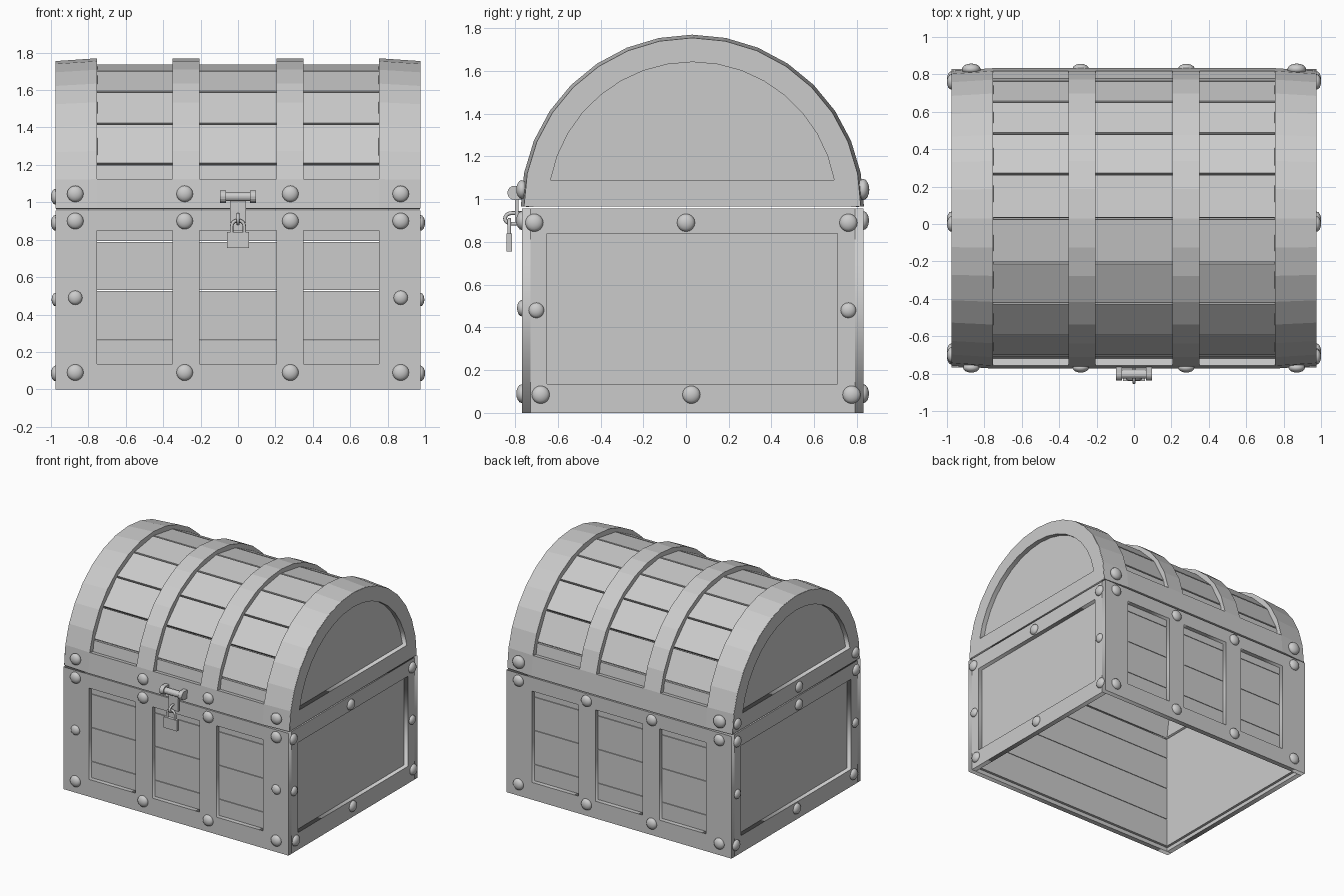
import bpy, bmesh
from math import pi, sin, cos, sqrt, asin
from mathutils import Matrix, Vector

if "Cube" in bpy.data.objects:
    bpy.data.objects.remove(bpy.data.objects["Cube"])

CY, CZ, R, N = 0.03, 0.967, 0.803, 16      # lid arch centre, radius, facets
HX, YF, YB = 0.975, -0.768, 0.830          # body half width, front and back
COLS = [-HX, -0.755, -0.35, -0.205, 0.205, 0.35, 0.755, HX]


def finish(name, bm, smooth=False):
    me = bpy.data.meshes.new(name)
    bm.to_mesh(me)
    bm.free()
    ob = bpy.data.objects.new(name, me)
    bpy.context.collection.objects.link(ob)
    if smooth:
        for p in me.polygons:
            p.use_smooth = True
    return ob


def box(name, lo, hi):
    bm = bmesh.new()
    mid = [(a + b) / 2 for a, b in zip(lo, hi)]
    size = [b - a for a, b in zip(lo, hi)]
    bmesh.ops.create_cube(bm, size=1, matrix=Matrix.Translation(mid) @ Matrix.Diagonal((*size, 1)))
    return finish(name, bm)


def cylinder(name, loc, r, length, axis, seg=16):
    bm = bmesh.new()
    rot = Vector((0, 0, 1)).rotation_difference(Vector(axis)).to_matrix().to_4x4()
    bmesh.ops.create_cone(bm, cap_ends=True, segments=seg, radius1=r, radius2=r, depth=length,
                          matrix=Matrix.Translation(loc) @ rot)
    return finish(name, bm)


def plate(name, loops, thick, loc, side):
    """Flat plate with holes, cut from 2D outlines; side=True lays it in the YZ plane."""
    cu = bpy.data.curves.new(name, 'CURVE')
    cu.dimensions, cu.fill_mode, cu.extrude = '2D', 'BOTH', thick / 2
    for loop in loops:
        sp = cu.splines.new('POLY')
        sp.points.add(len(loop) - 1)
        for p, (u, v) in zip(sp.points, loop):
            p.co = (u, v, 0, 1)
        sp.use_cyclic_u = True
    ob = bpy.data.objects.new(name, cu)
    bpy.context.collection.objects.link(ob)
    ob.location = loc
    ob.rotation_euler = (pi / 2, 0, pi / 2 if side else 0)
    bpy.ops.object.select_all(action='DESELECT')
    ob.select_set(True)
    bpy.context.view_layer.objects.active = ob
    bpy.ops.object.convert(target='MESH')
    return ob


def rect(u0, u1, v0, v1):
    return [(u0, v0), (u1, v0), (u1, v1), (u0, v1)]


def arch(r, base, n=N):
    a0 = asin((base - CZ) / r)
    return [(CY - r * cos(a0 + (pi - 2 * a0) * i / n), CZ + r * sin(a0 + (pi - 2 * a0) * i / n))
            for i in range(n + 1)]


def rivet(name, loc, axis, r=0.044):
    bm = bmesh.new()
    rot = Vector((0, 0, 1)).rotation_difference(Vector(axis)).to_matrix().to_4x4()
    bmesh.ops.create_uvsphere(bm, u_segments=16, v_segments=8, radius=r,
                              matrix=Matrix.Translation(loc) @ rot @ Matrix.Diagonal((1, 1, 0.6, 1)))
    finish(name, bm, True)


# Body frames: front and back with three openings, sides with one
T = 0.04
openings = [rect(COLS[i], COLS[i + 1], 0.135, 0.85) for i in (1, 3, 5)]
for name, y in (("front_frame", YF + T / 2), ("back_frame", YB - T / 2)):
    plate(name, [rect(-HX, HX, 0, 0.957)] + openings, T, (0, y, 0), False)
for name, s in (("right", 1), ("left", -1)):
    plate(name + "_frame", [rect(YF + T, YB - T, 0, 0.957), rect(-0.65, 0.71, 0.135, 0.84)],
          T, (s * (HX - T / 2), 0, 0), True)
    x = sorted((s * (HX - 0.035), s * (HX - 0.06)))
    box(name + "_panel", (x[0], YF + T, 0.03), (x[1], YB - T, 0.955))

# Horizontal body planks behind the front and back frames
levels = [0.03, 0.263, 0.528, 0.79, 0.955]
for z0, z1 in zip(levels, levels[1:]):
    box("front_plank", (-0.94, YF + 0.035, z0 + 0.002), (0.94, YF + 0.06, z1 - 0.002))
    box("back_plank", (-0.94, YB - 0.06, z0 + 0.002), (0.94, YB - 0.035, z1 - 0.002))

# Lid frame: faceted bands and lower rails in one piece
bm = bmesh.new()
grid = []
for x in COLS:
    r = R - (0.015 if abs(x) == HX else 0)
    grid.append([bm.verts.new((x, CY - r * cos(pi * j / N), CZ + r * sin(pi * j / N)))
                 for j in range(N + 1)])
for i in range(7):
    for j in range(N):
        if i % 2 == 0 or j in (0, N - 1):
            bm.faces.new((grid[i][j], grid[i + 1][j], grid[i + 1][j + 1], grid[i][j + 1]))
bmesh.ops.delete(bm, geom=[v for v in bm.verts if not v.link_faces], context='VERTS')
lid = finish("lid_bands", bm)
mod = lid.modifiers.new("thickness", 'SOLIDIFY')
mod.thickness, mod.offset = 0.045, -1

# Lid planks: ten flat boards around the arch
half = pi / 20
for k in range(10):
    a = half * (2 * k + 1)
    r = 0.772 * cos(half) - 0.014
    w = 2 * 0.772 * sin(half) - 0.012
    p = box("lid_plank", (-0.935, -w / 2, -0.014), (0.935, w / 2, 0.014))
    p.location = (0, CY - r * cos(a), CZ + r * sin(a))
    p.rotation_euler = (pi / 2 - a, 0, 0)

# Lid ends: arched frame with a recessed arched panel
for name, s in (("right", 1), ("left", -1)):
    plate(name + "_lid_frame", [arch(R - 0.017, CZ), arch(0.675, 1.09)], T,
          (s * (HX + 0.002 - T / 2), 0, 0), True)
    plate(name + "_lid_panel", [arch(0.74, CZ + 0.01)], 0.02, (s * (HX - 0.045), 0, 0), True)

# Rivets on the front and back
for x in (-0.87, -0.285, 0.28, 0.87):
    for z in (0.09, 0.9):
        rivet("front_rivet", (x, YF, z), (0, -1, 0))
        rivet("back_rivet", (x, YB, z), (0, 1, 0))
    rivet("front_lid_rivet", (x, -0.768, 1.045), (0, -1, 0))
for x in (-0.87, 0.87):
    rivet("front_middle_rivet", (x, YF, 0.49), (0, -1, 0), 0.038)
    rivet("back_lid_rivet", (x, 0.828, 1.045), (0, 1, 0), 0.05)

# Rivets on the sides
for s in (1, -1):
    for y, z in ((-0.71, 0.89), (0, 0.89), (0.76, 0.89), (-0.7, 0.48), (0.76, 0.48),
                 (-0.68, 0.085), (0.025, 0.085), (0.775, 0.085)):
        rivet("side_rivet", (s * HX, y, z), (s, 0, 0), 0.036 if z == 0.48 else 0.042)
for y in (-0.7, 0, 0.76):
    rivet("left_lid_rivet", (-HX, y, 1.03), (-1, 0, 0), 0.042)

# Hasp: hinge barrel, end knuckles and hanging strap
cylinder("hasp_barrel", (0, -0.803, 1.03), 0.024, 0.15, (1, 0, 0))
for s in (1, -1):
    cylinder("hasp_knuckle", (s * 0.08, -0.803, 1.03), 0.033, 0.034, (1, 0, 0))
    x = sorted((s * 0.063, s * 0.097))
    box("hasp_mount", (x[0], -0.803, 0.998), (x[1], -0.76, 1.062))
box("hasp_strap", (-0.042, -0.8, 0.89), (0.042, -0.785, 1.025))


def tube(name, pts, r):
    cu = bpy.data.curves.new(name, 'CURVE')
    cu.dimensions, cu.bevel_depth, cu.bevel_resolution, cu.use_fill_caps = '3D', r, 2, True
    sp = cu.splines.new('POLY')
    sp.points.add(len(pts) - 1)
    for p, c in zip(sp.points, pts):
        p.co = (*c, 1)
    ob = bpy.data.objects.new(name, cu)
    bpy.context.collection.objects.link(ob)


# Staple through the strap, padlock shackle and body
tube("staple", [(0, -0.77, 0.935)] + [(0, -0.815 - 0.032 * sin(pi * i / 8), 0.91 + 0.025 * cos(pi * i / 8))
                                       for i in range(9)] + [(0, -0.77, 0.885)], 0.009)
tube("padlock_shackle", [(-0.034, -0.827, 0.83)] + [(-0.034 * cos(pi * i / 10), -0.827, 0.87 + 0.034 * sin(pi * i / 10))
                                                     for i in range(11)] + [(0.034, -0.827, 0.83)], 0.009)
box("padlock_body", (-0.058, -0.84, 0.755), (0.058, -0.814, 0.84))
